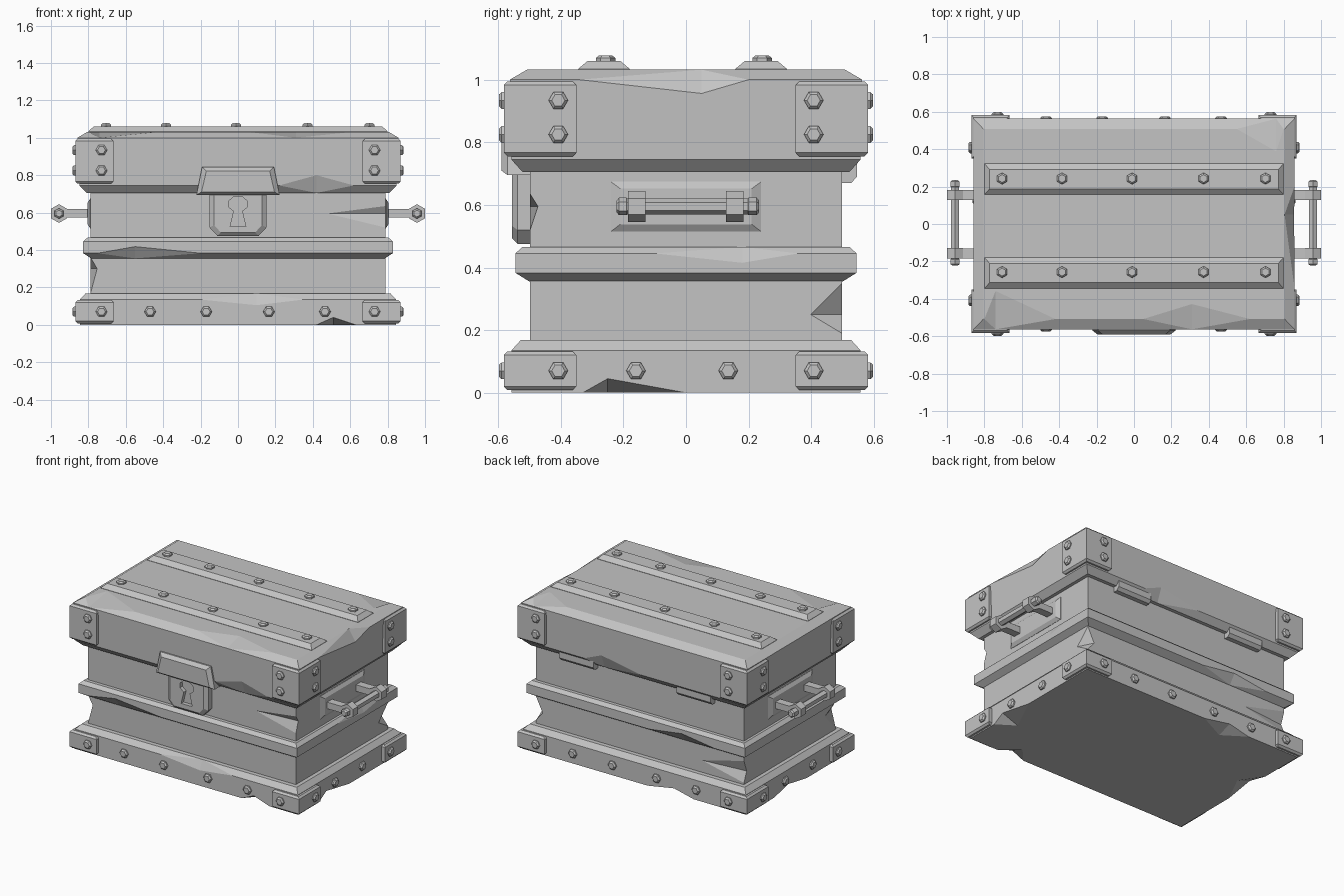
import bpy, bmesh, math
from mathutils import Vector

if "Cube" in bpy.data.objects:
    bpy.data.objects.remove(bpy.data.objects["Cube"])

grey = bpy.data.materials.new("stone grey")
grey.diffuse_color = (0.55, 0.55, 0.55, 1)
grey.use_nodes = True
grey.node_tree.nodes["Principled BSDF"].inputs["Base Color"].default_value = grey.diffuse_color


def finish(name, bm, helper=False):
    bmesh.ops.recalc_face_normals(bm, faces=bm.faces)
    me = bpy.data.meshes.new(name)
    bm.to_mesh(me)
    bm.free()
    me.materials.append(grey)
    ob = bpy.data.objects.new(name, me)
    bpy.context.collection.objects.link(ob)
    if helper:
        ob.hide_render = True
        ob.display_type = 'WIRE'
    return ob


def loft(bm, rings):
    """Skin a list of point loops and cap both ends."""
    vs = [[bm.verts.new(p) for p in r] for r in rings]
    n = len(vs[0])
    for a, b in zip(vs, vs[1:]):
        for i in range(n):
            bm.faces.new((a[i], a[(i + 1) % n], b[(i + 1) % n], b[i]))
    bm.faces.new(vs[0][::-1])
    bm.faces.new(vs[-1])


def rect(hx, hy, z, cx=0, cy=0):
    return [(cx + sx * hx, cy + sy * hy, z) for sx, sy in ((-1, -1), (1, -1), (1, 1), (-1, 1))]


def rod(bm, p, d, prof, turn=0.0):
    """Six-sided rod from p along d; prof = (distance, radius) pairs."""
    p, d = Vector(p), Vector(d).normalized()
    u = Vector((1, 0, 0)) if abs(d.z) > .9 else d.cross(Vector((0, 0, 1)))
    w = d.cross(u)
    loft(bm, [[p + d * t + (u * math.cos(a) + w * math.sin(a)) * r
               for a in (turn + i * math.pi / 3 for i in range(6))] for t, r in prof])


def band(name, prof):
    bm = bmesh.new()
    loft(bm, [rect(*p) for p in prof])
    return finish(name, bm)


def cut(part, cutter):
    m = part.modifiers.new("cut", 'BOOLEAN')
    m.operation = 'DIFFERENCE'
    m.solver = 'EXACT'
    m.object = cutter


def chips(part, specs):
    """Notch edges: (axis, low, high, peak, edge position, offset on face 1, offset on face 2)."""
    bm = bmesh.new()
    for axis, lo, hi, peak, e, o1, o2 in specs:
        def at(t, u, v):
            c = [u, v]
            c.insert(axis, t)
            return c
        pts = [at(lo, *e), at(hi, *e),
               at(peak, e[0] + o1[0], e[1] + o1[1]), at(peak, e[0] + o2[0], e[1] + o2[1]),
               at(peak, e[0] - .5 * (o1[0] + o2[0]), e[1] - .5 * (o1[1] + o2[1]))]
        vs = [bm.verts.new(p) for p in pts]
        bmesh.ops.convex_hull(bm, input=vs)
    cut(part, finish(part.name + "_chip_cutter", bm, True))


# main box, base, waist band and lid
body = band("chest_body", [(.788, .498, .1), (.788, .498, .8)])
base = band("base_band", [(.845, .558, 0), (.845, .558, .135), (.815, .528, .168)])
waist = band("waist_band", [(.785, .5, .355), (.828, .545, .383), (.828, .545, .445), (.805, .522, .466)])
lid = band("lid", [(.81, .522, .705), (.848, .558, .745), (.858, .563, 1.0), (.805, .508, 1.032)])

# worn notches on the edges
chips(body, [
    (2, .52, .635, .595, (.788, -.498), (-.31, 0), (0, .025)),
    (2, .17, .36, .30, (-.788, -.498), (.035, 0), (0, .12)),
    (2, .19, .35, .25, (.788, .498), (-.05, 0), (0, -.1)),
    (2, .18, .33, .25, (-.788, .498), (.32, 0), (0, -.03)),
])
chips(base, [
    (0, .42, .63, .51, (-.558, 0), (0, .04), (.1, 0)),
    (0, -.2, .35, .1, (-.558, .135), (0, -.03), (.03, .033)),
    (0, -.45, -.1, -.3, (.558, 0), (0, .035), (-.1, 0)),
    (1, -.33, 0, -.25, (.845, 0), (0, .045), (-.12, 0)),
    (1, -.1, .25, .1, (-.845, 0), (0, .035), (.1, 0)),
])
chips(waist, [
    (0, -.75, -.2, -.55, (-.545, .383), (0, .035), (.045, -.028)),
    (0, -.6, -.1, -.35, (.545, .383), (0, .035), (-.045, -.028)),
    (1, -.1, .36, .18, (.828, .445), (0, -.03), (-.023, .021)),
])
chips(lid, [
    (0, .05, .62, .31, (-.508, 1.032), (.08, 0), (-.055, -.032)),
    (0, -.8, -.42, -.74, (-.508, 1.032), (.15, 0), (-.055, -.032)),
    (0, .55, .8, .76, (.508, 1.032), (-.12, 0), (.055, -.032)),
    (1, -.34, .2, .05, (.858, 1.0), (-.001, -.045), (-.053, .032)),
    (0, .22, .62, .42, (-.558, .745), (-.001, .055), (.036, -.04)),
    (0, -.05, .38, .25, (.558, .745), (.001, .055), (-.036, -.04)),
])

# corner plates on lid and base
for label, z0, z1 in (("lid", .755, .995), ("base", .008, .132)):
    bm = bmesh.new()
    for sx in (-1, 1):
        for sy in (-1, 1):
            cx, cy = sx * .768, sy * .466
            loft(bm, [rect(.09, .104, z0, cx, cy), rect(.102, .116, z0 + .012, cx, cy),
                      rect(.102, .116, z1 - .012, cx, cy), rect(.09, .104, z1, cx, cy)])
    finish(label + "_corner_plates", bm)

# straps on the lid top
bm = bmesh.new()
for cy in (-.262, .24):
    loft(bm, [rect(.80, .083, 1.02, 0, cy), rect(.80, .083, 1.034, 0, cy), rect(.772, .052, 1.06, 0, cy)])
finish("lid_straps", bm)

# hexagonal bolts
bolt = [(-.02, .031), (.009, .031), (.018, .021)]
bm = bmesh.new()
for s in (-1, 1):
    for t in (-1, 1):
        for z in (.07, .825, .934):
            rod(bm, (t * .73, s * .58, z), (0, s, 0), bolt)
            rod(bm, (s * .868, t * .408, z), (s, 0, 0), bolt)
    for x in (-.47, -.17, .165, .465):
        rod(bm, (x, s * .558, .07), (0, s, 0), bolt)
    for y in (-.16, .135):
        rod(bm, (s * .845, y, .07), (s, 0, 0), bolt)
for y in (-.257, .243):
    for x in (-.705, -.385, -.01, .372, .703):
        rod(bm, (x, y, 1.06), (0, 0, 1), bolt, math.pi / 6)
finish("bolts", bm)


def yz_rect(x, hy, z0, z1, cy=0):
    return [(x, cy - hy, z0), (x, cy + hy, z0), (x, cy + hy, z1), (x, cy - hy, z1)]


# side handles: back plate, arms with hexagonal eyes, bar with end nuts
for sx, side in ((-1, "left"), (1, "right")):
    bm = bmesh.new()
    loft(bm, [yz_rect(sx * .77, .24, .515, .674), yz_rect(sx * .79, .24, .515, .674),
              yz_rect(sx * .805, .21, .538, .652)])
    finish(side + "_handle_plate", bm)
    bm = bmesh.new()
    for cy in (-.157, .155):
        loft(bm, [yz_rect(sx * .78, .027, .573, .618, cy), yz_rect(sx * .94, .027, .573, .618, cy)])
        rod(bm, (sx * .957, cy - .028, .595), (0, 1, 0), [(0, .05), (.056, .05)], math.pi / 6)
    rod(bm, (sx * .957, -.222, .595), (0, 1, 0),
        [(0, .018), (.008, .028), (.032, .028), (.034, .026), (.42, .026),
         (.422, .028), (.448, .028), (.456, .018)], math.pi / 6)
    finish(side + "_handle", bm)


def xz_ring(pts, y, cz, fx=1, fz=1):
    return [(x * fx, y, cz + (z - cz) * fz) for x, z in pts]


# lock plate with keyhole
plate = [(-.152, .72), (-.152, .52), (-.11, .475), (.11, .475), (.152, .52), (.152, .72)]
bm = bmesh.new()
loft(bm, [xz_ring(plate, -.48, .62), xz_ring(plate, -.538, .62), xz_ring(plate, -.556, .62, .84, .87)])
lock = finish("lock_plate", bm)
half = [(.022, .685), (.052, .66), (.05, .63), (.022, .608), (.042, .525)]
hole = half + [(-x, z) for x, z in half[::-1]]
bm = bmesh.new()
loft(bm, [xz_ring(hole, -.6, .6), xz_ring(hole, -.53, .6)])
cut(lock, finish("keyhole_cutter", bm, True))

# hasp hanging from the lid over the lock
hasp = [(-.222, .695), (.222, .695), (.192, .845), (-.192, .845)]
bm = bmesh.new()
loft(bm, [xz_ring(hasp, -.49, .76), xz_ring(hasp, -.57, .76), xz_ring(hasp, -.59, .755, .88, .75)])
finish("hasp", bm)

# back hinges under the lid
bm = bmesh.new()
for cx in (-.44, .45):
    loft(bm, [rect(.13, .03, .67, cx, .498), rect(.13, .048, .69, cx, .498), rect(.13, .048, .76, cx, .498)])
finish("back_hinges", bm)
